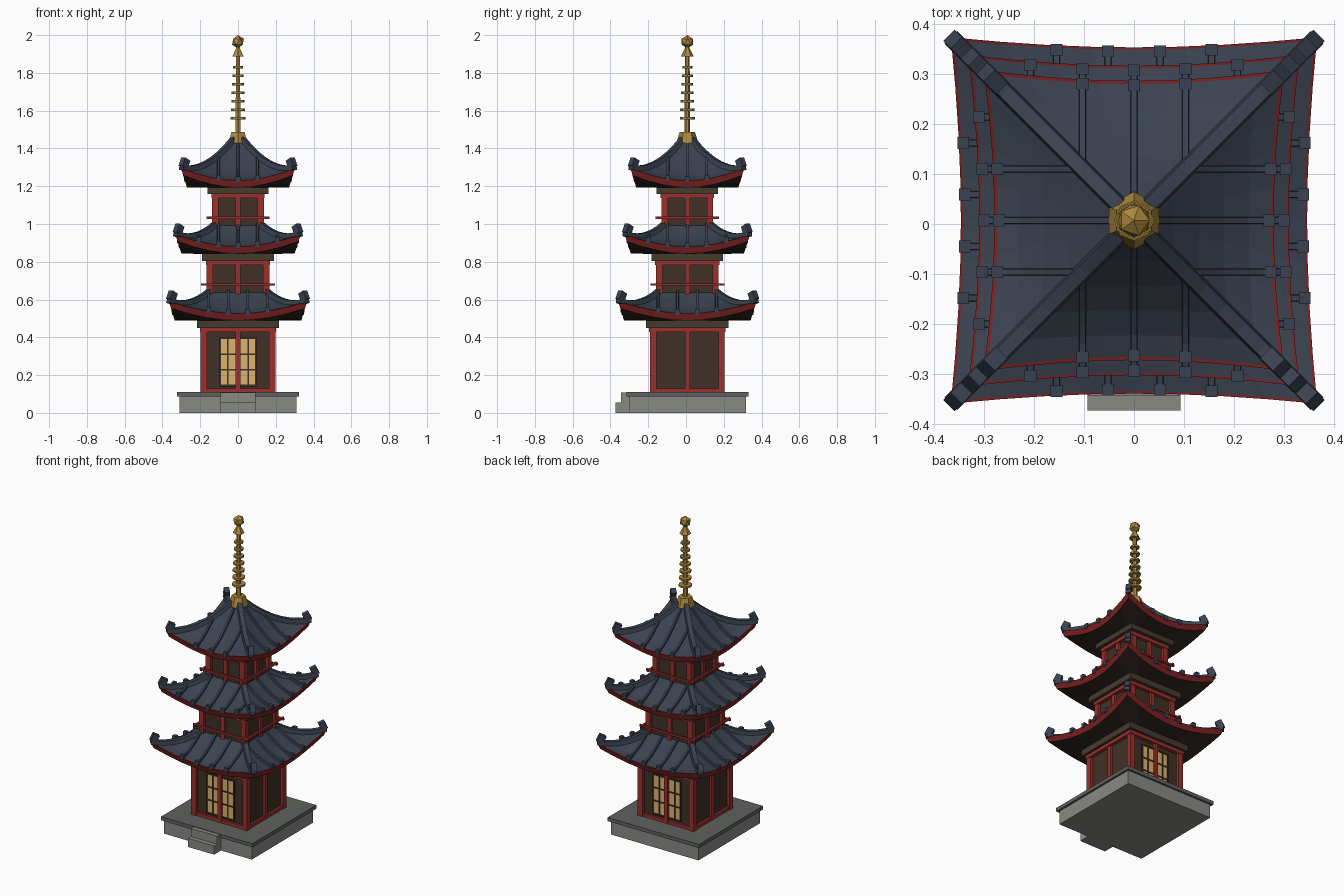
import bpy, bmesh, math
from mathutils import Matrix, Vector

if "Cube" in bpy.data.objects:
    bpy.data.objects.remove(bpy.data.objects["Cube"])

SHIFT = Vector((0, 0.007, 0))  # front step makes the tower sit slightly back


def mat(name, c):
    m = bpy.data.materials.new(name)
    m.diffuse_color = (*c, 1)
    m.use_nodes = True
    m.node_tree.nodes["Principled BSDF"].inputs["Base Color"].default_value = m.diffuse_color
    return m


TILE = mat("slate_blue_tile", (0.043, 0.055, 0.08))
RED = mat("red_timber", (0.33, 0.03, 0.026))
DARKRED = mat("dark_red_eave", (0.2, 0.015, 0.015))
WALL = mat("brown_wall", (0.05, 0.03, 0.019))
BRACKET = mat("bracket_brown", (0.06, 0.042, 0.027))
SOFFIT = mat("soffit_brown", (0.035, 0.023, 0.016))
STONE = mat("grey_stone", (0.25, 0.25, 0.235))
CAP = mat("dark_stone", (0.115, 0.12, 0.115))
GOLD = mat("gold", (0.42, 0.25, 0.045))
PANE = mat("warm_pane", (0.72, 0.45, 0.16))


def finish(name, bm, *mats):
    bmesh.ops.recalc_face_normals(bm, faces=bm.faces)
    me = bpy.data.meshes.new(name)
    bm.to_mesh(me)
    bm.free()
    for m in mats:
        me.materials.append(m)
    ob = bpy.data.objects.new(name, me)
    ob.location = SHIFT
    bpy.context.collection.objects.link(ob)
    return ob


def add_box(bm, x0, x1, y0, y1, z0, z1, rot=Matrix()):
    m = Matrix.Translation(((x0 + x1) / 2, (y0 + y1) / 2, (z0 + z1) / 2)) @ \
        Matrix.Diagonal((x1 - x0, y1 - y0, z1 - z0, 1))
    bmesh.ops.create_cube(bm, size=1, matrix=rot @ m)


def slab(name, r, z0, z1, m):
    bm = bmesh.new()
    add_box(bm, -r, r, -r, r, z0, z1)
    return finish(name, bm, m)


def turn(k):
    return Matrix.Rotation(k * math.pi / 2, 4, 'Z')


def sweep(bm, pts, side, w, h, rot):
    """Rectangular bar laid along a path on the roof."""
    rings = []
    for p in pts:
        rings.append([bm.verts.new(rot @ (p + side * sx * w + Vector((0, 0, dz))))
                      for sx, dz in ((-1, -0.008), (1, -0.008), (0.75, h), (-0.75, h))])
    for a, b in zip(rings, rings[1:]):
        for i in range(4):
            j = (i + 1) % 4
            bm.faces.new((a[i], a[j], b[j], b[i]))
    bm.faces.new(rings[0])
    bm.faces.new(rings[-1])


def roof(n, ri, re, rc, zt, ze, r_soffit, ribs):
    lift = 0.064
    grow = rc / re - 1

    def surf(u, v):
        r = (ri + (re - ri) * v) * (1 + grow * u * u * v * v)
        z = zt - (zt - ze) * (1 - (1 - v) ** 1.5) + lift * u * u * v * v
        return Vector((u * r, -r, z))

    # curved roof shell: tiles, eave board, soffit
    bm = bmesh.new()
    nu = 8
    vs = [0, 0.2, 0.4, 0.6, 0.8, 0.975]
    for k in range(4):
        cols = []
        for i in range(nu + 1):
            u = -1 + 2 * i / nu
            col = [surf(u, v) for v in vs]
            e = surf(u, 1)
            low = Vector((e.x * 0.968, e.y * 0.968, e.z - 0.037))
            inner = Vector((u * r_soffit, -r_soffit, ze - 0.038))
            col += [e, low, inner]
            cols.append([bm.verts.new(turn(k) @ p) for p in col])
        for a, b in zip(cols, cols[1:]):
            for j in range(len(a)):
                t = (j + 1) % len(a)
                f = bm.faces.new((a[j], b[j], b[t], a[t]))
                f.material_index = 0 if j < 5 else 1 if j < 7 else 2
    bmesh.ops.remove_doubles(bm, verts=bm.verts, dist=1e-5)
    finish(f"roof_{n}", bm, TILE, DARKRED, SOFFIT)

    # tile ribs with end blocks, hip ridges with upturned ends
    bm = bmesh.new()
    diag = Vector((1, -1, 0)).normalized()
    cross = Vector((1, 1, 0)).normalized()
    for k in range(4):
        for x in ribs:
            v0 = max(0, (abs(x) / 0.98 - ri) / (re - ri))
            pts = []
            for i in range(6):
                v = v0 + (1 - v0) * i / 5
                u = x / (ri + (re - ri) * v)
                p = surf(u, v)
                pts.append(Vector((x, p.y, p.z)))
            sweep(bm, pts, Vector((1, 0, 0)), 0.008, 0.014, turn(k))
            y, z = pts[-1].y, pts[-1].z
            add_box(bm, x - 0.012, x + 0.012, y - 0.003, y + 0.02, z - 0.008, z + 0.022, turn(k))
        pts = [surf(1, i / 7) for i in range(8)]
        sweep(bm, pts, cross, 0.018, 0.02, turn(k))
        tip = pts[-1] - diag * 0.022 + Vector((0, 0, 0.026))
        m = turn(k) @ Matrix.Translation(tip) @ Matrix.Rotation(-math.pi / 4, 4, 'Z') @ \
            Matrix.Rotation(-0.45, 4, 'Y')
        add_box(bm, -0.02, 0.02, -0.016, 0.016, -0.022, 0.026, m)
    finish(f"roof_ridges_{n}", bm, TILE)


def storey(n, r, z0, z1, plate_r, plate_top, sill):
    """Walls, red frame and bracket plate, r is the outer face of the posts."""
    slab(f"walls_{n}", r - 0.018, z0, z1, WALL)
    bm = bmesh.new()
    for k in range(4):
        add_box(bm, -r, -r + 0.034, -r, -r + 0.034, z0, z1, turn(k))
        add_box(bm, -0.013, 0.013, -r + 0.002, -r + 0.025, z0, z1, turn(k))
        add_box(bm, -r - 0.004, r + 0.004, -r - 0.004, -r + 0.03, z1 - 0.022, z1, turn(k))
        if sill:
            add_box(bm, -r + 0.01, r - 0.01, -r + 0.004, -r + 0.03, z0, z0 + 0.02, turn(k))
    finish(f"timber_frame_{n}", bm, RED)
    slab(f"bracket_plate_{n}", plate_r, z1, plate_top, BRACKET)


def railing(n, ext, z):
    bm = bmesh.new()
    for k in range(4):
        add_box(bm, -ext, ext, -ext + 0.012, -ext + 0.024, z - 0.006, z + 0.006, turn(k))
    finish(f"railing_{n}", bm, RED)


# stone base and front steps
slab("stone_base", 0.31, 0, 0.087, STONE)
slab("base_cap", 0.323, 0.087, 0.11, CAP)
bm = bmesh.new()
add_box(bm, -0.093, 0.093, -0.38, -0.30, 0, 0.055)
add_box(bm, -0.093, 0.093, -0.35, -0.30, 0.055, 0.107)
finish("front_steps", bm, STONE)

# storeys, railings, roofs
storey(1, 0.198, 0.11, 0.45, 0.218, 0.489, True)
storey(2, 0.166, 0.60, 0.805, 0.19, 0.843, False)
storey(3, 0.137, 0.94, 1.16, 0.162, 1.193, False)
railing(2, 0.196, 0.68)
railing(3, 0.168, 1.033)
roof(1, 0.155, 0.346, 0.366, 0.637, 0.526, 0.2, (-0.155, -0.052, 0.052, 0.155))
roof(2, 0.125, 0.309, 0.331, 0.992, 0.88, 0.17, (-0.207, -0.103, 0, 0.103, 0.207))
roof(3, 0.03, 0.279, 0.300, 1.44, 1.23, 0.14, (-0.103, 0, 0.103))

# lattice windows, front and back
panes, bars = bmesh.new(), bmesh.new()
for k in (0, 2):
    add_box(panes, -0.095, 0.095, -0.184, -0.179, 0.145, 0.395, turn(k))
    for x in (-0.095, -0.054, 0.054, 0.095):
        add_box(bars, x - 0.004, x + 0.004, -0.188, -0.179, 0.14, 0.4, turn(k))
    for i in range(4):
        z = 0.145 + 0.25 * i / 3
        add_box(bars, -0.099, 0.099, -0.188, -0.179, z - 0.004, z + 0.004, turn(k))
finish("window_panes", panes, PANE)
finish("window_lattice", bars, WALL)


# gold finial
def cone(bm, r1, r2, z0, z1, n=6):
    bmesh.ops.create_cone(bm, cap_ends=True, segments=n, radius1=r1, radius2=r2,
                          depth=z1 - z0, matrix=Matrix.Translation((0, 0, (z0 + z1) / 2)))


bm = bmesh.new()
cone(bm, 0.058, 0.04, 1.43, 1.488)
finish("finial_base", bm, GOLD)
bm = bmesh.new()
cone(bm, 0.015, 0.012, 1.48, 1.94)
finish("finial_pole", bm, GOLD)
bm = bmesh.new()
for i in range(7):
    z, r = 1.56 + 0.045 * i, 0.04 - 0.0022 * i
    cone(bm, r, r, z - 0.006, z + 0.006, 8)
finish("finial_rings", bm, GOLD)
bm = bmesh.new()
cone(bm, 0.034, 0.01, 1.888, 1.935)
finish("finial_cap", bm, GOLD)
bm = bmesh.new()
bmesh.ops.create_icosphere(bm, subdivisions=1, radius=0.035, matrix=Matrix.Translation((0, 0, 1.965)))
finish("finial_jewel", bm, GOLD)
